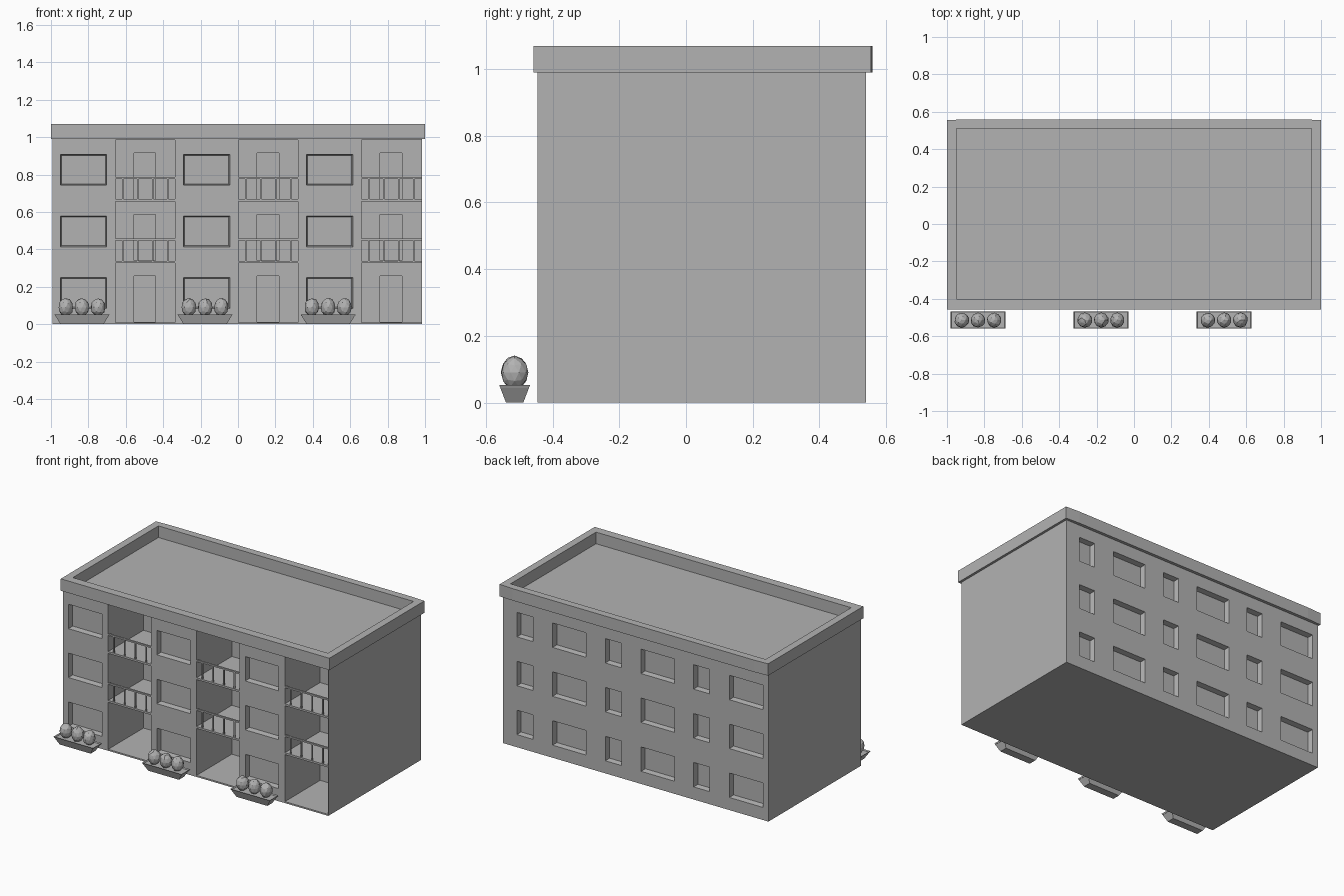
import bpy, bmesh, random
from mathutils import Vector

random.seed(4)
cube = bpy.data.objects.get("Cube")
if cube:
    bpy.data.objects.remove(cube, do_unlink=True)

plaster = bpy.data.materials.new("plaster_grey")
plaster.use_nodes = True
GREY = (0.45, 0.45, 0.45, 1)
plaster.diffuse_color = GREY
plaster.node_tree.nodes["Principled BSDF"].inputs["Base Color"].default_value = GREY


def finish(name, bm):
    bmesh.ops.recalc_face_normals(bm, faces=bm.faces)
    mesh = bpy.data.meshes.new(name)
    bm.to_mesh(mesh)
    bm.free()
    mesh.materials.append(plaster)
    ob = bpy.data.objects.new(name, mesh)
    bpy.context.collection.objects.link(ob)
    return ob


def add_box(bm, x0, x1, y0, y1, z0, z1):
    verts = bmesh.ops.create_cube(bm, size=1)["verts"]
    for v in verts:
        v.co = Vector((x1 if v.co.x > 0 else x0,
                       y1 if v.co.y > 0 else y0,
                       z1 if v.co.z > 0 else z0))
    return verts


def add_window(bm, x0, x1, z0, z1, face_y, inward):
    # Window pocket that narrows slightly towards its pane
    taper, depth, reach = 0.008, 0.035, 0.01
    ys = sorted((face_y - inward * reach, face_y + inward * depth))
    pane = face_y + inward * depth
    cx, cz = (x0 + x1) / 2, (z0 + z1) / 2
    for v in add_box(bm, x0, x1, ys[0], ys[1], z0, z1):
        if abs(v.co.y - pane) < 0.001:
            v.co.x += taper if v.co.x < cx else -taper
            v.co.z += taper if v.co.z < cz else -taper


def cut(target, cutter):
    mod = target.modifiers.new("cut", "BOOLEAN")
    mod.operation = "DIFFERENCE"
    mod.solver = "EXACT"
    mod.object = cutter
    cutter.hide_render = True
    bpy.context.view_layer.update()
    deps = bpy.context.evaluated_depsgraph_get()
    mesh = bpy.data.meshes.new_from_object(target.evaluated_get(deps))
    target.modifiers.clear()
    target.data = mesh
    bpy.data.objects.remove(cutter, do_unlink=True)


FRONT, BACK = -0.445, 0.54
BAYS = [-0.655, 0.003, 0.661]      # left edge of each balcony recess
FLOORS = [0.01, 0.339, 0.668]
BAY_W, ROOM_H, ROOM_D = 0.319, 0.316, 0.375

# Building block with its pockets
bm = bmesh.new()
add_box(bm, -0.992, 0.984, FRONT, BACK, 0, 0.992)
body = finish("building_body", bm)

pockets, doors = bmesh.new(), bmesh.new()
for bx in BAYS:
    for fz in FLOORS:
        add_box(pockets, bx, bx + BAY_W, FRONT - 0.02, FRONT + ROOM_D, fz, fz + ROOM_H)
        low, high = fz + 0.073, fz + 0.241
        add_window(pockets, bx - 0.297, bx - 0.045, low, high, FRONT, 1)
        add_window(pockets, bx - 0.297, bx - 0.045, low, high, BACK, -1)
        add_window(pockets, bx + 0.099, bx + 0.221, low, high, BACK, -1)
        add_box(doors, bx + 0.098, bx + 0.215, FRONT + ROOM_D - 0.02,
                FRONT + ROOM_D + 0.02, fz + 0.001, fz + 0.247)
cut(body, finish("pocket_cutter", pockets))
cut(body, finish("door_cutter", doors))

# Roof parapet: an open ring with a slightly bowed back edge
bm = bmesh.new()
outer = [(-1, -0.457), (1, -0.457), (1, 0.555), (0.9, 0.56), (-0.9, 0.56), (-1, 0.555)]
inner = [(-0.95, -0.4), (0.95, -0.4), (0.95, 0.51), (0.9, 0.51), (-0.9, 0.51), (-0.95, 0.51)]
loops = [[bm.verts.new((x, y, z)) for x, y in ring]
         for ring, z in ((outer, 0.99), (outer, 1.07), (inner, 1.07), (inner, 0.99))]
for a, b in zip(loops, loops[1:] + loops[:1]):
    for i in range(len(a)):
        j = (i + 1) % len(a)
        bm.faces.new((a[i], a[j], b[j], b[i]))
finish("roof_parapet", bm)

# Balcony railings on the upper floors
bm = bmesh.new()
for bx in BAYS:
    for fz in FLOORS[1:]:
        add_box(bm, bx, bx + BAY_W, FRONT, FRONT + 0.012, fz + 0.108, fz + 0.118)
        for k in range(4):
            x = bx + 0.035 + k * 0.08
            add_box(bm, x, x + 0.008, FRONT + 0.002, FRONT + 0.01, fz, fz + 0.11)
finish("balcony_railings", bm)

# Planters with three bushes each
for n, bx in enumerate(BAYS, 1):
    cx, cy = bx - 0.179, -0.514
    bm = bmesh.new()
    for v in add_box(bm, -1, 1, -1, 1, 0, 0.052):
        top = v.co.z > 0.01
        v.co.x = cx + v.co.x * (0.147 if top else 0.115)
        v.co.y = cy + v.co.y * (0.046 if top else 0.026)
    bm.normal_update()
    lid = [f for f in bm.faces if f.normal.z > 0.9]
    bmesh.ops.inset_region(bm, faces=lid, thickness=0.005, depth=-0.008)
    finish(f"planter_{n}", bm)

    bm = bmesh.new()
    for k in (-1, 0, 1):
        verts = bmesh.ops.create_icosphere(bm, subdivisions=2, radius=1)["verts"]
        for v in verts:
            c = v.co * random.uniform(0.94, 1.03)
            v.co = Vector((cx + k * 0.087 + c.x * 0.04, cy + c.y * 0.041, 0.09 + c.z * 0.05))
    finish(f"bushes_{n}", bm)
